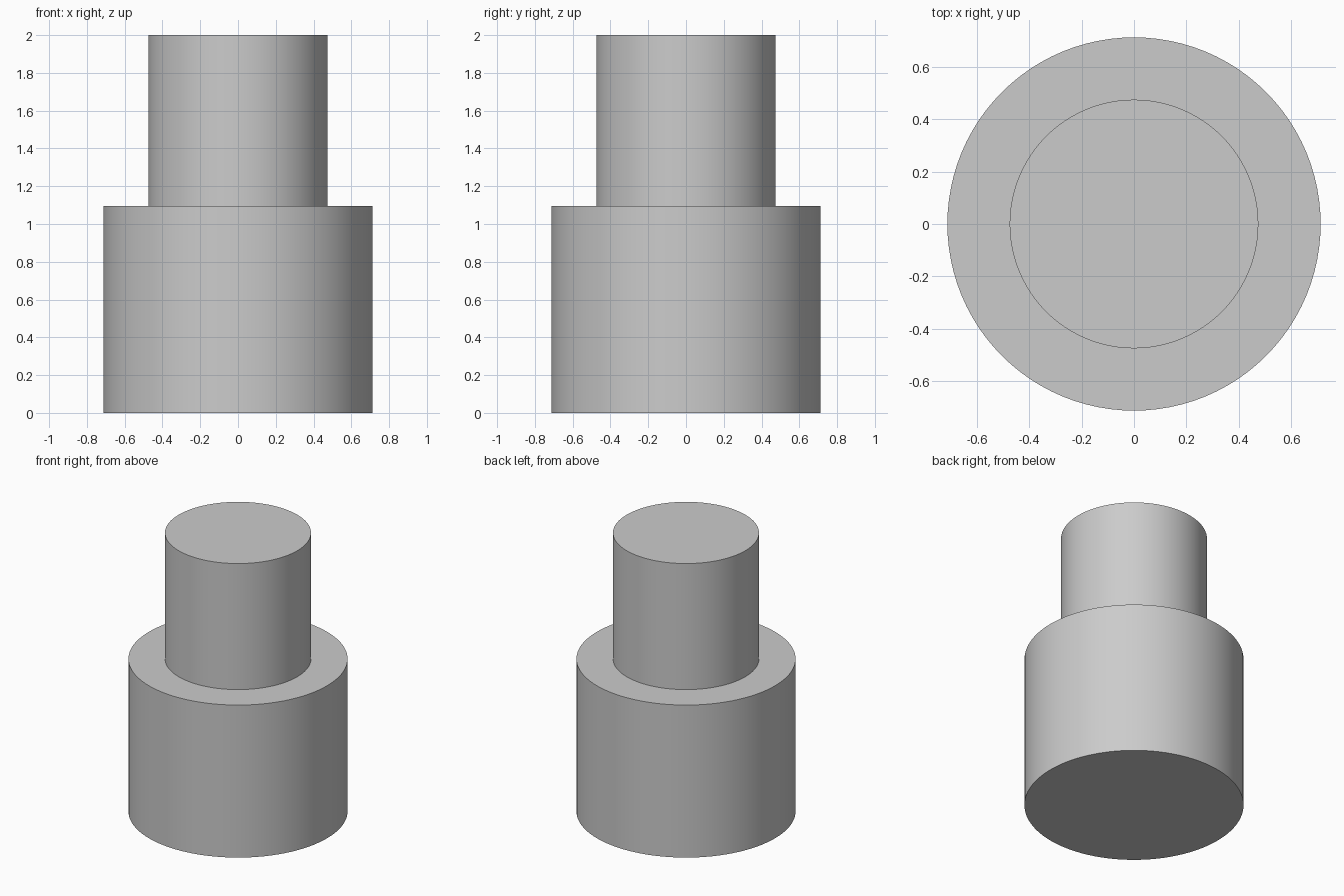
import bpy
import bmesh
import math

default_cube = bpy.data.objects.get("Cube")
if default_cube:
    bpy.data.objects.remove(default_cube, do_unlink=True)

# Dimensions
SIDES = 96
BASE_RADIUS, NECK_RADIUS = 0.713, 0.475
STEP_HEIGHT, TOP_HEIGHT = 1.095, 2.0

# Plain grey finish
grey = bpy.data.materials.new("light_grey")
grey.use_nodes = True
colour = (0.6, 0.6, 0.6, 1.0)
grey.diffuse_color = colour
grey.node_tree.nodes["Principled BSDF"].inputs["Base Color"].default_value = colour


def ring(bm, radius, z):
    """One horizontal circle of vertices."""
    step = math.tau / SIDES
    return [bm.verts.new((radius * math.cos(i * step), radius * math.sin(i * step), z))
            for i in range(SIDES)]


def stepped_shaft(name, profile):
    """Closed turned solid from (radius, height) pairs, bottom to top."""
    bm = bmesh.new()
    rings = [ring(bm, r, z) for r, z in profile]
    for low, high in zip(rings, rings[1:]):
        for i in range(SIDES):
            j = (i + 1) % SIDES
            bm.faces.new((low[i], low[j], high[j], high[i]))
    bm.faces.new(rings[0][::-1])
    bm.faces.new(rings[-1])
    bmesh.ops.recalc_face_normals(bm, faces=bm.faces)
    mesh = bpy.data.meshes.new(name)
    bm.to_mesh(mesh)
    bm.free()
    mesh.materials.append(grey)
    obj = bpy.data.objects.new(name, mesh)
    bpy.context.collection.objects.link(obj)
    return obj


# Wide base with a narrower neck, turned as one solid
shaft = stepped_shaft("stepped_shaft", [
    (BASE_RADIUS, 0.0),
    (BASE_RADIUS, STEP_HEIGHT),
    (NECK_RADIUS, STEP_HEIGHT),
    (NECK_RADIUS, TOP_HEIGHT),
])

# Smooth walls, crisp rims
bpy.ops.object.select_all(action="DESELECT")
shaft.select_set(True)
bpy.context.view_layer.objects.active = shaft
bpy.ops.object.shade_smooth_by_angle(angle=math.radians(30))
